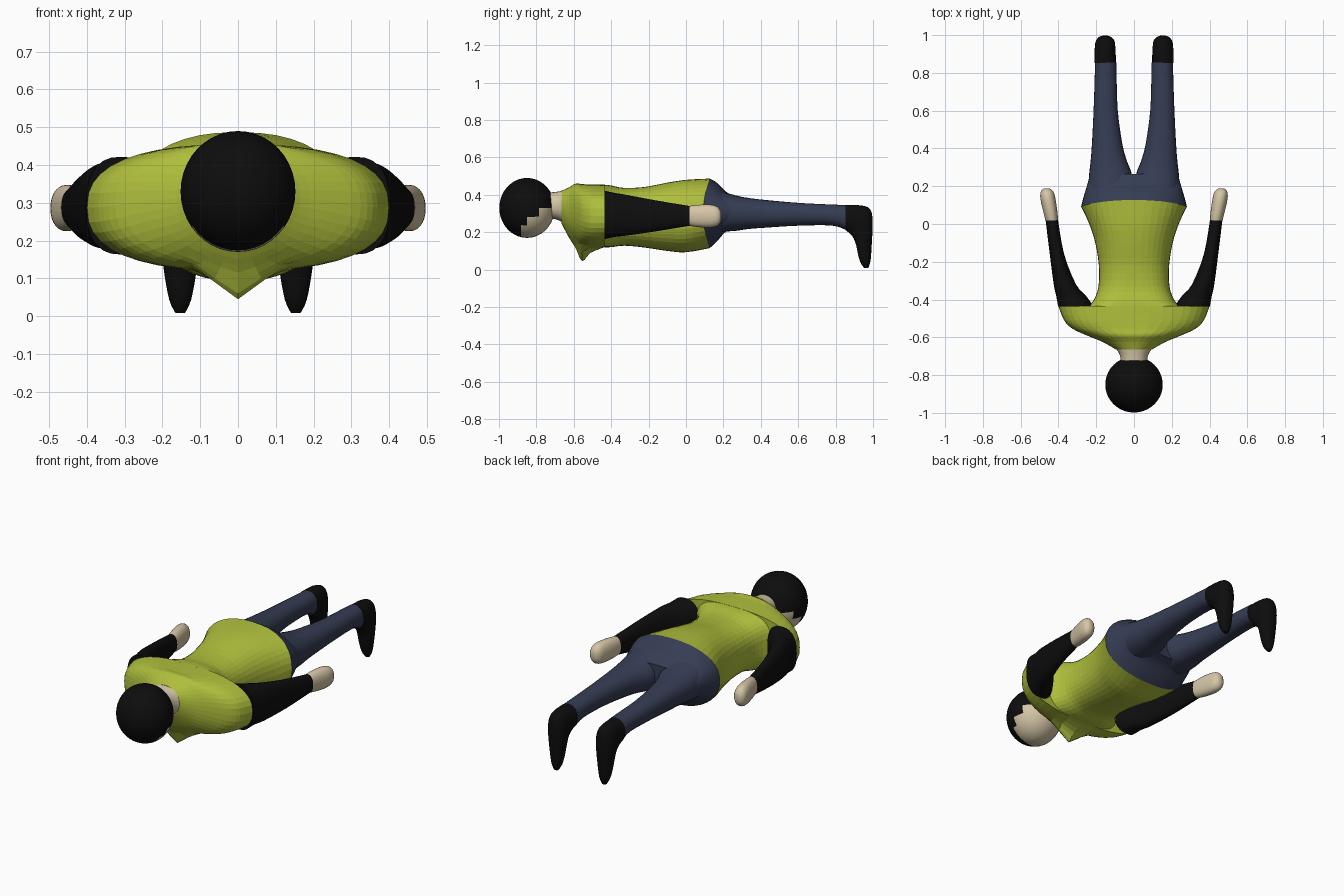
import bpy, bmesh, math


def material(name, rgb):
    m = bpy.data.materials.new(name)
    m.diffuse_color = (*rgb, 1)
    return m


LIME = material("lime", (0.43, 0.52, 0.045))
NAVY = material("navy", (0.036, 0.046, 0.088))
BLACK = material("black", (0.004, 0.004, 0.004))
SKIN = material("skin", (0.66, 0.56, 0.38))


def finish(bm, name, mats, smooth=True):
    bmesh.ops.recalc_face_normals(bm, faces=bm.faces)
    me = bpy.data.meshes.new(name)
    bm.to_mesh(me)
    bm.free()
    ob = bpy.data.objects.new(name, me)
    bpy.context.collection.objects.link(ob)
    for m in mats:
        me.materials.append(m)
    if smooth:
        bpy.context.view_layer.objects.active = ob
        ob.select_set(True)
        bpy.ops.object.shade_smooth_by_angle(angle=math.radians(40))
        ob.select_set(False)
    return ob


def spline(rows, steps):
    """Catmull-Rom interpolation of ring parameters."""
    out = []
    for i in range(len(rows) - 1):
        a, b, c, d = (rows[max(0, min(len(rows) - 1, i + k))] for k in (-1, 0, 1, 2))
        for s in range(steps):
            t = s / steps
            out.append([q + 0.5 * t * (r - p + t * (2 * p - 5 * q + 4 * r - s4
                        + t * (3 * (q - r) + s4 - p)))
                        for p, q, r, s4 in zip(a, b, c, d)])
    out.append(list(rows[-1]))
    return out


def loft(name, rows, mat, side=1, segs=28, steps=3, smooth=True):
    """Ring row: x centre, half width, low y, low z, high y, high z,
    roundness exponent, bow along y, point pulled down at the centre line."""
    bm = bmesh.new()
    rings = []
    for xc, hx, y0, z0, y1, z1, n, bow, peak in spline(rows, steps):
        ring = []
        for k in range(segs):
            a = 2 * math.pi * k / segs
            c, s = math.cos(a), math.sin(a)
            u = math.copysign(abs(c) ** (2 / n), c)
            v = math.copysign(abs(s) ** (2 / n), s)
            x, t = xc + hx * u, (v + 1) / 2
            y = y0 + (y1 - y0) * t + bow * v * v
            z = z0 + (z1 - z0) * t
            if v < 0:
                z -= peak * max(0, 1 - abs(x) / 0.12)
            ring.append(bm.verts.new((side * x, y, z)))
        rings.append(ring)
    for r, q in zip(rings, rings[1:]):
        for k in range(segs):
            j = (k + 1) % segs
            bm.faces.new((r[k], r[j], q[j], q[k]))
    bm.faces.new(rings[0])
    bm.faces.new(rings[-1])
    return finish(bm, name, [mat], smooth)


def ring(y, xc, hx, z0, z1, n=2.2, bow=0, peak=0):
    return (xc, hx, y, z0, y, z1, n, bow, peak)


# Head: black hair with a stepped skin face on the underside
bm = bmesh.new()
bmesh.ops.create_uvsphere(bm, u_segments=40, v_segments=28, radius=1)
for v in bm.verts:
    x, y, z = v.co
    v.co = (0.152 * x, -0.85 + 0.148 * z, 0.33 + 0.16 * y)
for f in bm.faces:
    c = f.calc_center_median()
    edge = -0.885 if c.z < 0.235 else -0.845 if c.z < 0.283 else -0.79
    f.material_index = int(c.z < 0.33 and c.y > edge)
finish(bm, "head", [BLACK, SKIN])

# Neck
loft("neck", [ring(-0.76, 0, 0.07, 0.27, 0.41), ring(-0.70, 0, 0.073, 0.27, 0.415),
              ring(-0.655, 0, 0.098, 0.25, 0.422)], SKIN)

# Shirt: shoulders with pointed collar, then the body down to the waist
loft("shirt_shoulders", [
    ring(-0.665, 0, 0.095, 0.245, 0.422, 2),
    ring(-0.625, 0, 0.165, 0.185, 0.44, 2.1, 0, 0.015),
    ring(-0.59, 0, 0.25, 0.15, 0.46, 2.2, 0, 0.035),
    ring(-0.555, 0, 0.325, 0.13, 0.457, 2.4, 0, 0.085),
    ring(-0.51, 0, 0.37, 0.12, 0.456, 2.5, 0, 0.03),
    ring(-0.435, 0, 0.40, 0.12, 0.455, 2.5)], LIME, segs=40, smooth=False)
WAIST = ring(0.092, 0, 0.28, 0.115, 0.487, 2.3, 0.035)
loft("shirt_body", [
    ring(-0.445, 0, 0.25, 0.12, 0.455, 3.4), ring(-0.40, 0, 0.212, 0.12, 0.45, 3),
    ring(-0.33, 0, 0.188, 0.128, 0.437, 2.6), ring(-0.22, 0, 0.186, 0.118, 0.442, 2.4),
    ring(-0.10, 0, 0.205, 0.10, 0.465, 2.3), ring(0.0, 0, 0.237, 0.093, 0.48, 2.3),
    WAIST], LIME, segs=40, smooth=False)

# Trousers: hips
loft("hips", [WAIST, ring(0.14, 0, 0.268, 0.15, 0.465, 2.3, 0.025),
              ring(0.20, 0, 0.25, 0.20, 0.42, 2.4, 0.01),
              ring(0.265, 0, 0.232, 0.225, 0.385, 2.6)], NAVY, segs=40)

for side, tag in ((1, "right"), (-1, "left")):
    # Trouser leg
    loft("leg_" + tag, [
        ring(0.16, 0.12, 0.125, 0.20, 0.425), ring(0.27, 0.125, 0.112, 0.208, 0.396),
        ring(0.33, 0.133, 0.097, 0.217, 0.384), ring(0.42, 0.142, 0.081, 0.224, 0.373),
        ring(0.60, 0.15, 0.064, 0.235, 0.357), ring(0.78, 0.15, 0.058, 0.236, 0.348),
        ring(0.855, 0.15, 0.057, 0.212, 0.346)], NAVY, side)
    # Shoe: bends from the ankle down to the toe
    shoe = [(0.057, 0.853, 0.211, 0.853, 0.346), (0.056, 0.88, 0.19, 0.94, 0.343),
            (0.054, 0.897, 0.165, 0.985, 0.322), (0.051, 0.91, 0.13, 0.998, 0.26),
            (0.042, 0.92, 0.08, 0.994, 0.15), (0.029, 0.933, 0.037, 0.987, 0.05),
            (0.013, 0.952, 0.009, 0.975, 0.009)]
    loft("shoe_" + tag, [(0.153, *r, 2.2, 0, 0) for r in shoe], BLACK, side)
    # Sleeve
    loft("sleeve_" + tag, [
        ring(-0.437, 0.308, 0.094, 0.163, 0.422, 2.5), ring(-0.38, 0.333, 0.079, 0.175, 0.41, 2.3),
        ring(-0.32, 0.366, 0.059, 0.182, 0.40), ring(-0.16, 0.408, 0.038, 0.205, 0.37),
        ring(0.02, 0.435, 0.033, 0.235, 0.34)], BLACK, side)
    # Hand
    loft("hand_" + tag, [
        ring(0.018, 0.435, 0.033, 0.235, 0.34), ring(0.06, 0.442, 0.037, 0.228, 0.346),
        ring(0.13, 0.455, 0.04, 0.225, 0.347), ring(0.17, 0.46, 0.034, 0.236, 0.335),
        ring(0.188, 0.462, 0.016, 0.262, 0.308)], SKIN, side)
